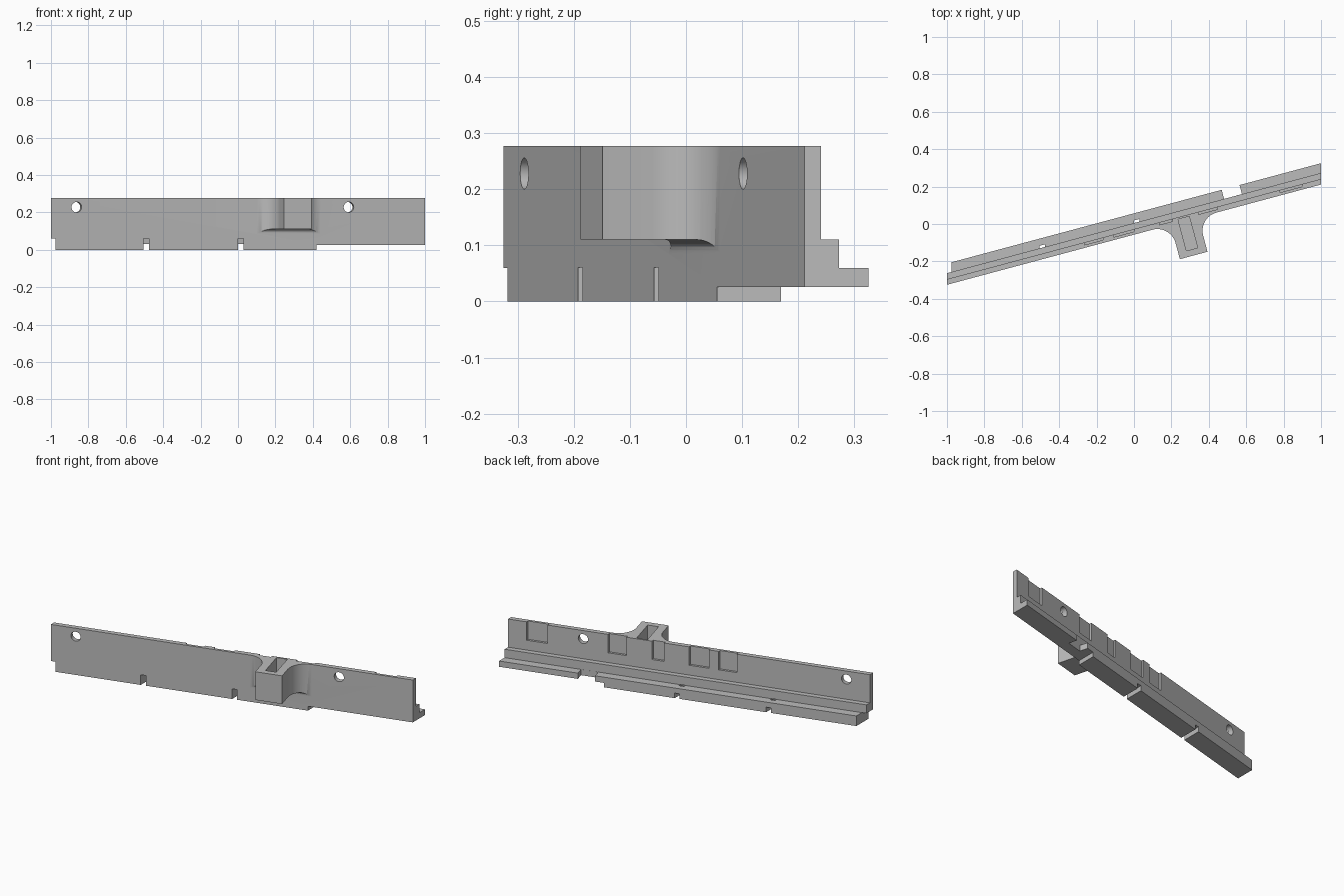
import bpy, bmesh, math
from mathutils import Vector

if "Cube" in bpy.data.objects:
    bpy.data.objects.remove(bpy.data.objects["Cube"], do_unlink=True)

grey = bpy.data.materials.new("plain_grey")
COLOUR = (0.5, 0.5, 0.5, 1)
grey.diffuse_color = COLOUR
grey.use_nodes = True
grey.node_tree.nodes["Principled BSDF"].inputs["Base Color"].default_value = COLOUR

ANGLE = math.radians(15)
SLOPE, FRONT, TOP = math.tan(ANGLE), -0.057, 0.277
ALONG = Vector((math.cos(ANGLE), math.sin(ANGLE), 0))
OUT = Vector((math.sin(ANGLE), -math.cos(ANGLE), 0))


# Coordinate frames: the rail runs diagonally, with ends cut square to x
def rail(x, d, z):
    return Vector((x, FRONT + SLOPE * x + d, z))


def square_at(x):
    """Frame square to the rail's front face: along, outwards, up."""
    base = rail(x, 0, 0)
    return lambda u, n, z: base + ALONG * u + OUT * n + Vector((0, 0, z))


def prism(name, points, place, start, end):
    """Extrude a 2D outline; place turns (a, b, height) into a position."""
    bm = bmesh.new()
    rings = [[bm.verts.new(place(a, b, h)) for a, b in points] for h in (start, end)]
    bm.faces.new(rings[0])
    bm.faces.new(rings[1])
    for i in range(len(points)):
        j = (i + 1) % len(points)
        bm.faces.new((rings[0][i], rings[0][j], rings[1][j], rings[1][i]))
    bmesh.ops.recalc_face_normals(bm, faces=bm.faces)
    mesh = bpy.data.meshes.new(name)
    bm.to_mesh(mesh)
    bm.free()
    obj = bpy.data.objects.new(name, mesh)
    obj.data.materials.append(grey)
    bpy.context.collection.objects.link(obj)
    return obj


def box(name, place, a, b, c):
    corners = [(a[0], b[0]), (a[1], b[0]), (a[1], b[1]), (a[0], b[1])]
    return prism(name, corners, place, *c)


def combine(target, other, operation="DIFFERENCE"):
    mod = target.modifiers.new(operation.lower(), "BOOLEAN")
    mod.operation, mod.object, mod.solver = operation, other, "EXACT"
    bpy.context.view_layer.objects.active = target
    bpy.ops.object.modifier_apply(modifier=mod.name)
    bpy.data.objects.remove(other, do_unlink=True)


def arc(cx, cy, r, start, end, steps=12):
    angles = [math.radians(start + (end - start) * i / steps) for i in range(steps + 1)]
    return [(cx + r * math.cos(t), cy + r * math.sin(t)) for t in angles]


# Stepped rail: thin wall, ledge and foot
section = [(0, 0), (0.114, 0), (0.114, 0.06), (0.062, 0.06),
           (0.062, 0.11), (0.03, 0.11), (0.03, TOP), (0, TOP)]
body = prism("stepped_rail", section, lambda d, z, x: rail(x, d, z), -1, 1)

# Bracket with flared sides, a rounded underside and a hollow top
HALF, DEPTH, R = 0.0765, 0.19, 0.1
bracket_frame = square_at(0.27)
right = [(HALF, DEPTH)] + arc(HALF + R, R, R, 180, 270) + [(HALF + R, -0.012)]
outline = right + [(-u, n) for u, n in reversed(right)]
bracket = prism("bracket", outline, bracket_frame, 0.085, TOP)
under = arc(0.025, 0.085, 0.025, 180, 90) + [(0.3, 0.11), (0.3, 0.03), (0, 0.03)]
combine(bracket, prism("underside_cutter", under,
                       lambda n, z, u: bracket_frame(u, n, z), -0.3, 0.3))
combine(body, bracket, "UNION")
combine(body, box("hollow_cutter", bracket_frame, (-0.031, 0.031), (-0.018, 0.156), (0.14, 0.4)))

# Raised ends of the underside
combine(body, box("left_end_cutter", rail, (-1.1, -0.975), (-0.1, 0.2), (-0.1, 0.06)))
combine(body, box("right_end_cutter", rail, (0.42, 1.1), (-0.1, 0.2), (-0.1, 0.026)))

# Gap in the foot
combine(body, box("gap_cutter", square_at(0.5), (-0.003, 0.096), (-0.2, -0.06), (-0.1, 0.06001)))

# Stepped slots through the underside
for x in (-0.49, 0.015):
    span = (x - 0.014, x + 0.014)
    combine(body, box("slot_cutter", rail, span, (-0.1, 0.2), (-0.1, 0.03)))
    combine(body, box("slot_cutter", rail, span, (-0.1, 0.076), (-0.1, 0.0602)))

# Round holes through the wall
for x in (-0.863, 0.592):
    place = square_at(x)
    combine(body, prism("hole_cutter", arc(0, 0.228, 0.028, 0, 360, 32)[:-1],
                        lambda u, z, n: place(u, n, z), -0.1, 0.1))

# Shallow pockets in the back of the wall
for x0, x1 in ((-0.265, -0.165), (-0.11, 0.0), (0.137, 0.205), (0.345, 0.447), (0.78, 0.898)):
    combine(body, box("pocket_cutter", rail, (x0, x1), (0.016, 0.05), (0.168, 0.4)))

bpy.ops.object.select_all(action="DESELECT")
body.select_set(True)
bpy.context.view_layer.objects.active = body
bpy.ops.object.shade_smooth_by_angle(angle=math.radians(30))
